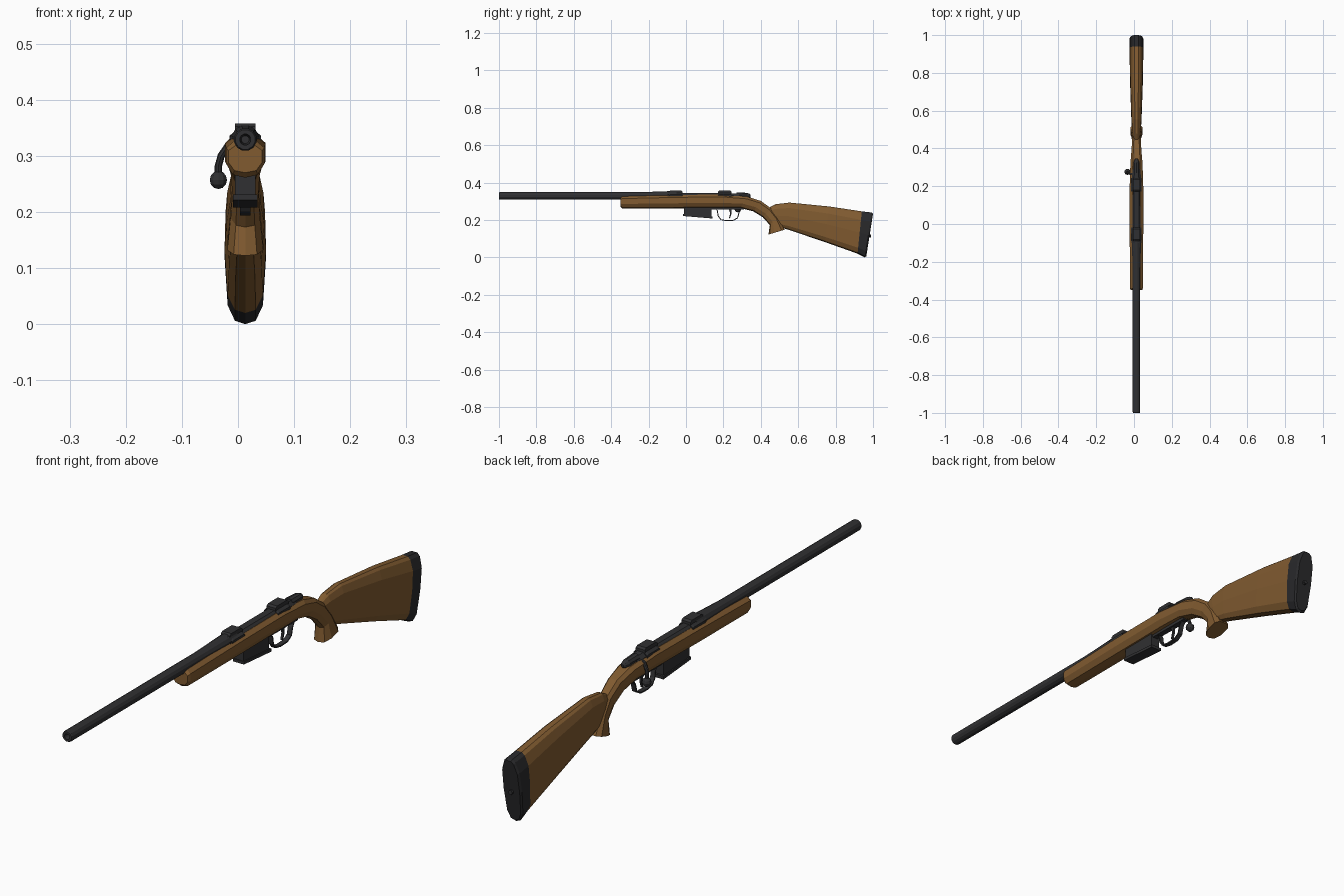
import bpy, bmesh, math
from mathutils import Vector

CX = 0.013  # rifle centre line


def material(name, rgb):
    m = bpy.data.materials.new(name)
    m.diffuse_color = (*rgb, 1)
    return m


WOOD = material("wood", (0.22, 0.105, 0.03))
STEEL = material("dark_steel", (0.03, 0.03, 0.032))
RUBBER = material("rubber", (0.022, 0.022, 0.024))


def loft(name, rings, mat, closed=False):
    """Skin a list of equal-length point rings."""
    bm = bmesh.new()
    vs = [[bm.verts.new(p) for p in r] for r in rings]
    n = len(vs[0])
    pairs = list(zip(vs, vs[1:])) + ([(vs[-1], vs[0])] if closed else [])
    for a, b in pairs:
        for i in range(n):
            j = (i + 1) % n
            bm.faces.new((a[i], a[j], b[j], b[i]))
    if not closed:
        bm.faces.new(vs[0])
        bm.faces.new(vs[-1])
    bmesh.ops.recalc_face_normals(bm, faces=bm.faces)
    me = bpy.data.meshes.new(name)
    bm.to_mesh(me)
    bm.free()
    ob = bpy.data.objects.new(name, me)
    bpy.context.collection.objects.link(ob)
    me.materials.append(mat)
    return ob


def mirror(half):
    """Half profile (u, t) from bottom to top -> full loop."""
    return half + [(-u, t) for u, t in reversed(half) if u > 0]


def body(name, sections, half, mat):
    """Sections: (top y, top z, bottom y, bottom z, half width)."""
    rings = []
    for yt, zt, yb, zb, w in sections:
        rings.append([(CX + u * w, yb + (yt - yb) * t, zb + (zt - zb) * t)
                      for u, t in mirror(half)])
    return loft(name, rings, mat)


def lathe(name, prof, z, sides, mat):
    """Round part along y from (y, radius) pairs."""
    ang = [2 * math.pi * (i + 0.5) / sides for i in range(sides)]
    return loft(name, [[(CX + r * math.cos(a), y, z + r * math.sin(a)) for a in ang]
                       for y, r in prof], mat)


def tube(name, path, r, sides, mat):
    """Round bar along a 3D path."""
    pts = [Vector(p) for p in path]
    rings = []
    for i, p in enumerate(pts):
        d = (pts[min(i + 1, len(pts) - 1)] - pts[max(i - 1, 0)]).normalized()
        s = d.cross(Vector((0, 1, 0))).normalized()
        t = d.cross(s)
        rings.append([p + r * (math.cos(2 * math.pi * k / sides) * s
                               + math.sin(2 * math.pi * k / sides) * t)
                      for k in range(sides)])
    return loft(name, rings, mat)


def plate(name, outline, w, mat):
    """Side outline (y, z) extruded across x."""
    return loft(name, [[(CX + s * w, y, z) for y, z in outline] for s in (-1, 1)], mat)


# Fore-end running into the curved pistol grip
STOCK = [(0, 0), (0.65, 0.08), (1, 0.38), (1, 0.82), (0.6, 1)]
body("fore_stock_and_grip", [
    (-0.35, 0.318, -0.35, 0.27, 0.030),
    (-0.34, 0.326, -0.34, 0.261, 0.034),
    (-0.05, 0.334, -0.05, 0.262, 0.036),
    (0.20, 0.336, 0.20, 0.264, 0.036),
    (0.33, 0.324, 0.29, 0.264, 0.032),
    (0.40, 0.302, 0.36, 0.246, 0.026),
    (0.455, 0.262, 0.41, 0.215, 0.023),
    (0.49, 0.215, 0.448, 0.173, 0.026),
    (0.527, 0.148, 0.441, 0.122, 0.032)], STOCK, WOOD)

# Butt stock and recoil pad
BUTT = [(0, 0), (0.5, 0.025), (0.85, 0.14), (1, 0.5), (0.95, 0.8), (0.6, 0.96), (0.3, 1)]
body("butt_stock", [
    (0.446, 0.267, 0.455, 0.19, 0.018),
    (0.478, 0.284, 0.50, 0.162, 0.023),
    (0.553, 0.293, 0.55, 0.147, 0.027),
    (0.767, 0.272, 0.74, 0.083, 0.034),
    (0.94, 0.246, 0.917, 0.02, 0.037)], BUTT, WOOD)
body("recoil_pad", [
    (0.94, 0.246, 0.917, 0.02, 0.037),
    (0.993, 0.24, 0.957, 0.0, 0.037),
    (1.0, 0.234, 0.964, 0.006, 0.032)], BUTT, RUBBER)
screw = lathe("pad_screw", [(0.975, 0.008), (0.99, 0.008)], 0.115, 8, STEEL)

# Barrel with a recessed muzzle
lathe("barrel", [(-0.96, 0.007), (-1.0, 0.010), (-1.0, 0.018), (-0.996, 0.0205),
                 (-0.24, 0.0205), (-0.10, 0.0255), (-0.05, 0.0255)], 0.329, 12, STEEL)

# Receiver and bolt shroud
RECV = [(0.6, 0), (1, 0.3), (1, 0.7), (0.5, 1)]
body("receiver", [(-0.10, 0.351, -0.10, 0.30, 0.026),
                  (-0.02, 0.343, -0.02, 0.30, 0.025),
                  (0.24, 0.343, 0.24, 0.30, 0.025),
                  (0.29, 0.340, 0.29, 0.30, 0.020)], RECV, STEEL)
lathe("bolt_shroud", [(0.27, 0.019), (0.325, 0.016), (0.34, 0.011), (0.346, 0.005)],
      0.329, 10, STEEL)

# Sight mounts on top of the receiver
MOUNT = [(1, 0), (1, 0.45), (0.65, 0.65), (0.65, 1)]
for name, y in (("front_mount", -0.055), ("rear_mount", 0.208)):
    body(name, [(y - 0.036, 0.352, y - 0.036, 0.318, 0.028),
                (y - 0.028, 0.358, y - 0.028, 0.318, 0.028),
                (y + 0.028, 0.358, y + 0.028, 0.318, 0.028),
                (y + 0.036, 0.352, y + 0.036, 0.318, 0.028)], MOUNT, STEEL)

# Bolt handle and knob
tube("bolt_handle", [(0.005, 0.265, 0.33), (-0.018, 0.265, 0.318), (-0.030, 0.269, 0.300),
                     (-0.035, 0.273, 0.282), (-0.035, 0.275, 0.262)], 0.0065, 8, STEEL)
bpy.ops.mesh.primitive_uv_sphere_add(segments=10, ring_count=6, radius=0.0162,
                                     location=(-0.035, 0.276, 0.257))
knob = bpy.context.object
knob.name = "bolt_knob"
knob.data.materials.append(STEEL)

# Box magazine with floor plate
plate("magazine", [(-0.012, 0.28), (-0.012, 0.228), (0.135, 0.217), (0.135, 0.28)], 0.018, STEEL)
plate("magazine_floor", [(-0.016, 0.231), (-0.016, 0.221), (0.142, 0.208), (0.142, 0.219)],
      0.022, STEEL)

# Trigger guard strip and trigger
guard = [(0.150, 0.262), (0.165, 0.250), (0.170, 0.220), (0.185, 0.200), (0.215, 0.194),
         (0.255, 0.196), (0.278, 0.210), (0.286, 0.240), (0.300, 0.262)]
mid = Vector((0.225, 0.25))
rings = []
for y, z in guard:
    d = (mid - Vector((y, z))).normalized() * 0.005
    rings.append([(CX - 0.009, y, z), (CX + 0.009, y, z),
                  (CX + 0.009, y + d.x, z + d.y), (CX - 0.009, y + d.x, z + d.y)])
loft("trigger_guard", rings, STEEL)
plate("guard_plate", [(0.13, 0.27), (0.13, 0.257), (0.31, 0.255), (0.31, 0.27)], 0.011, STEEL)
plate("trigger", [(0.228, 0.262), (0.236, 0.235), (0.230, 0.210), (0.235, 0.209),
                  (0.244, 0.235), (0.242, 0.262)], 0.004, STEEL)
